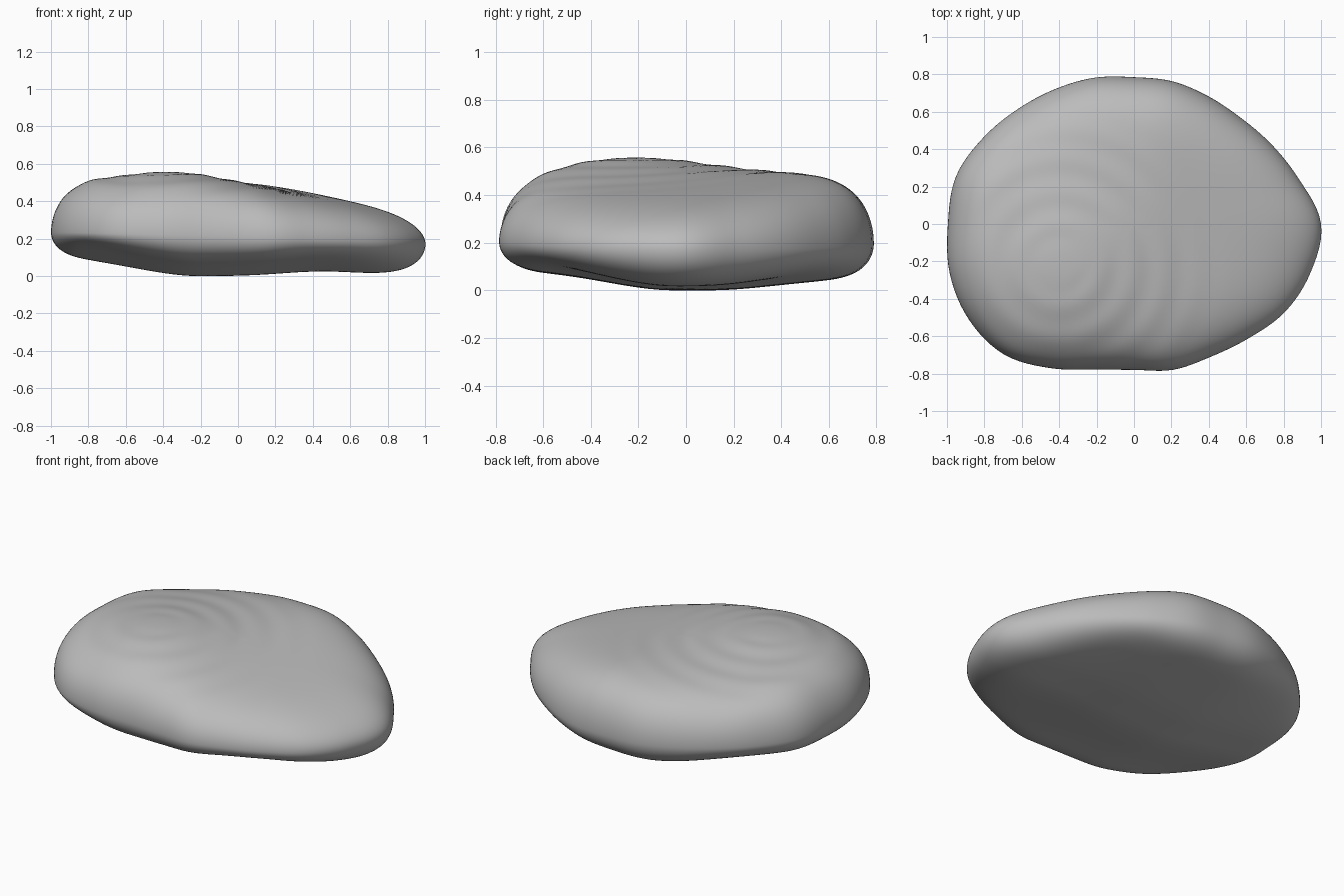
import bpy, bmesh, math

cube = bpy.data.objects.get("Cube")
if cube:
    bpy.data.objects.remove(cube)

# Plan outline: radius every 15 degrees, counter-clockwise from +x
RADII = [1.0, .915, .85, .805, .79, .79, .785, .81, .835, .873, .928, .985,
         .995, 1.02, 1.02, .985, .89, .805, .78, .807, .82, .865, .935, .98]
SEGMENTS, RINGS = 144, 36


def outline(angle):
    """Smooth closed curve through the outline radii."""
    n = len(RADII)
    f = angle / math.tau * n
    i, t = int(f), f - int(f)
    a, b, c, d = (RADII[(i + k) % n] for k in (-1, 0, 1, 2))
    return b + .5 * t * (c - a + t * (2*a - 5*b + 4*c - d + t * (3*(b - c) + d - a)))


def smooth(a, b, v):
    t = min(1, max(0, (v - a) / (b - a)))
    return t * t * (3 - 2 * t)


def middle(x, y):
    return .205 - .03 * x - .01 * y


def top(x, y):
    # Gentle hump, full right shoulder, slope down to the left end, faint terraces
    d = math.hypot(x + .4, y + .22)
    slope = .08 * (x - .12 + math.hypot(x - .12, .12))
    tilt = .05 * (y - .3) * smooth(-.3, .3, x)
    shoulder = .05 * smooth(-.55, -.95, x)
    terraces = .0025 * math.sin(d * 36) * smooth(.05, .2, d) * smooth(1, .5, d)
    return .5 + .064 * math.exp(-(d / .42) ** 2) - slope + tilt + shoulder + terraces


def bottom(x, y):
    # Belly is lowest at the centre and lifts to the front, back and right side
    front = .064 * smooth(-.05, -.6, y)
    back = .033 * smooth(.1, .6, y)
    side = .075 * smooth(-.2, -.85, x)
    dent = .025 * math.exp(-((x - .45) / .3) ** 2)
    return .004 + front + back + side + dent


# Pebble: rings from the top centre, round the rim, to the bottom centre
bm = bmesh.new()


def point(angle, s, surface):
    r = s * outline(angle)
    x, y = r * math.cos(angle), r * math.sin(angle)
    m = middle(x, y)
    power = 6 if surface is top else 8
    return bm.verts.new((x, y, m + (surface(x, y) - m) * math.sqrt(1 - s ** power)))


def ring(u, surface):
    s = 1 - (1 - u) ** 2
    return [point(math.tau * k / SEGMENTS, s, surface) for k in range(SEGMENTS)]


rings = [ring(i / RINGS, top) for i in range(1, RINGS + 1)]
rings += [ring(i / RINGS, bottom) for i in range(RINGS - 1, 0, -1)]
for upper, lower in zip(rings, rings[1:]):
    for k in range(SEGMENTS):
        j = (k + 1) % SEGMENTS
        bm.faces.new((upper[k], lower[k], lower[j], upper[j]))
for edge_ring, surface in ((rings[0], top), (rings[-1], bottom)):
    centre = point(0, 0, surface)
    for k in range(SEGMENTS):
        bm.faces.new((centre, edge_ring[k], edge_ring[(k + 1) % SEGMENTS]))
bmesh.ops.recalc_face_normals(bm, faces=bm.faces)

# Rest the stone on the ground
low = min(v.co.z for v in bm.verts)
bmesh.ops.translate(bm, verts=bm.verts, vec=(0, 0, -low))
for f in bm.faces:
    f.smooth = True

mesh = bpy.data.meshes.new("pebble")
bm.to_mesh(mesh)
bm.free()
pebble = bpy.data.objects.new("pebble", mesh)
bpy.context.collection.objects.link(pebble)

# Plain stone colour
stone = bpy.data.materials.new("stone_grey")
stone.use_nodes = True
colour = (.5, .5, .5, 1)
stone.diffuse_color = colour
stone.node_tree.nodes["Principled BSDF"].inputs["Base Color"].default_value = colour
mesh.materials.append(stone)
